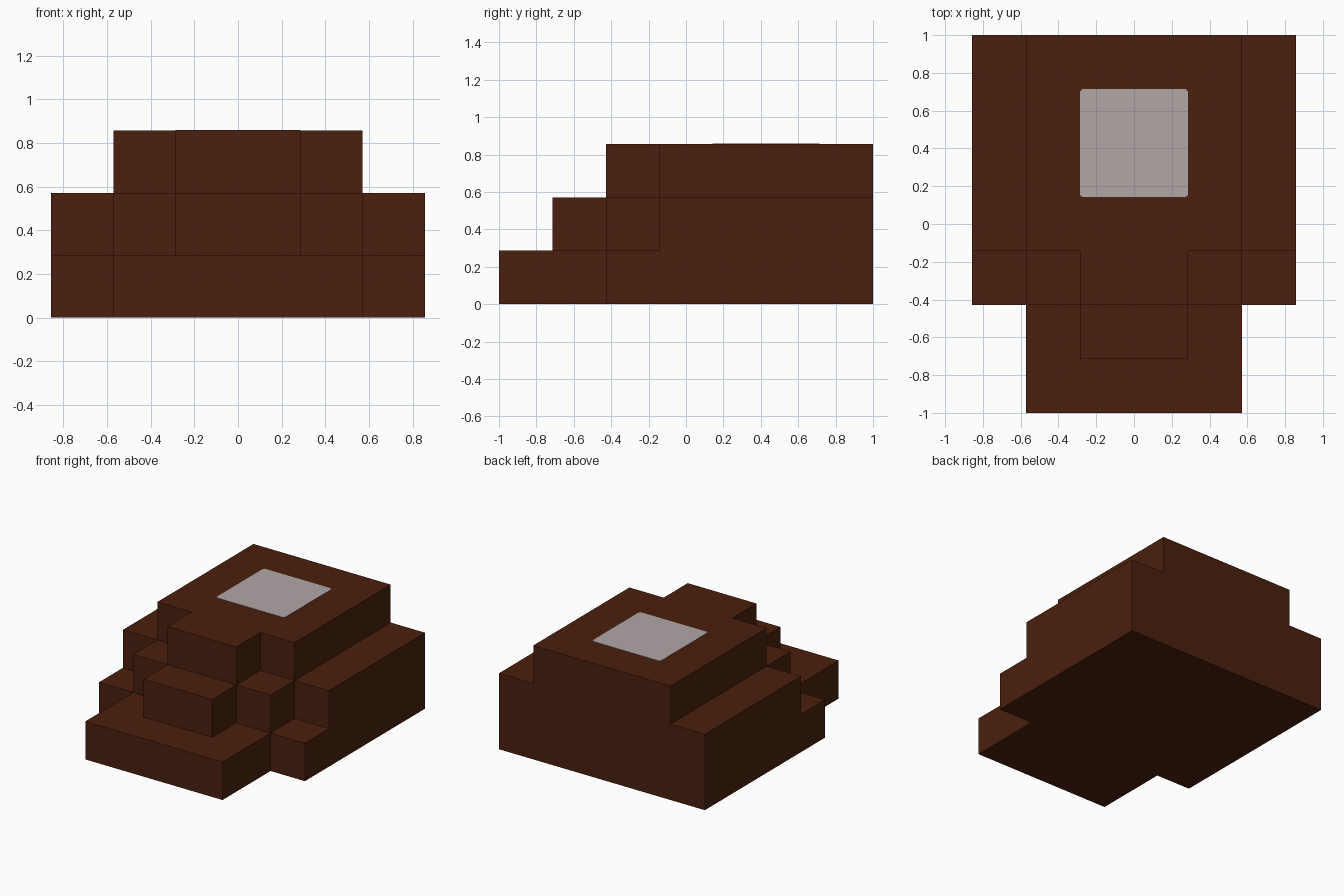
import bpy
import bmesh

cube = bpy.data.objects.get("Cube")
if cube:
    bpy.data.objects.remove(cube, do_unlink=True)

U = 2 / 7  # one block


def material(name, rgb):
    mat = bpy.data.materials.new(name)
    mat.use_nodes = True
    color = (*rgb, 1)
    mat.diffuse_color = color
    bsdf = mat.node_tree.nodes["Principled BSDF"]
    bsdf.inputs["Base Color"].default_value = color
    bsdf.inputs["Roughness"].default_value = 0.9
    return mat


def slab(name, half_outline, z, height, mat):
    """Extrude an outline given by its +x half, front to back, mirrored to -x."""
    outline = half_outline + [(-x, y) for x, y in reversed(half_outline)]
    bm = bmesh.new()
    base = bm.faces.new([bm.verts.new((x, y, z)) for x, y in outline])
    top = bmesh.ops.extrude_face_region(bm, geom=[base], use_keep_orig=True)["geom"]
    verts = [v for v in top if isinstance(v, bmesh.types.BMVert)]
    bmesh.ops.translate(bm, vec=(0, 0, height), verts=verts)
    bmesh.ops.recalc_face_normals(bm, faces=bm.faces)
    mesh = bpy.data.meshes.new(name)
    bm.to_mesh(mesh)
    bm.free()
    mesh.materials.append(mat)
    obj = bpy.data.objects.new(name, mesh)
    bpy.context.collection.objects.link(obj)
    return obj


brown = material("dark brown", (0.069, 0.0144, 0.0044))
pale = material("pale grey", (0.445, 0.388, 0.388))

# Stepped tiers: (half width, y where that width begins), in blocks
tiers = {
    "lower_tier": [(2, -3.5), (3, -1.5)],
    "middle_tier": [(1, -2.5), (2, -1.5), (3, -0.5)],
    "upper_tier": [(1, -1.5), (2, -0.5)],
}
for level, (name, steps) in enumerate(tiers.items()):
    ends = [y for _, y in steps[1:]] + [3.5]
    half = []
    for (width, front), back in zip(steps, ends):
        half += [(width * U, front * U), (width * U, back * U)]
    slab(name, half, level * U, U, brown)

# Pale square on the roof, with tiny notched corners
n = U / 32
w, front, back = U, 0.5 * U, 2.5 * U
square = [(w - n, front), (w - n, front + n), (w, front + n),
          (w, back - n), (w - n, back - n), (w - n, back)]
slab("roof_patch", square, 3 * U, 0.002, pale)
